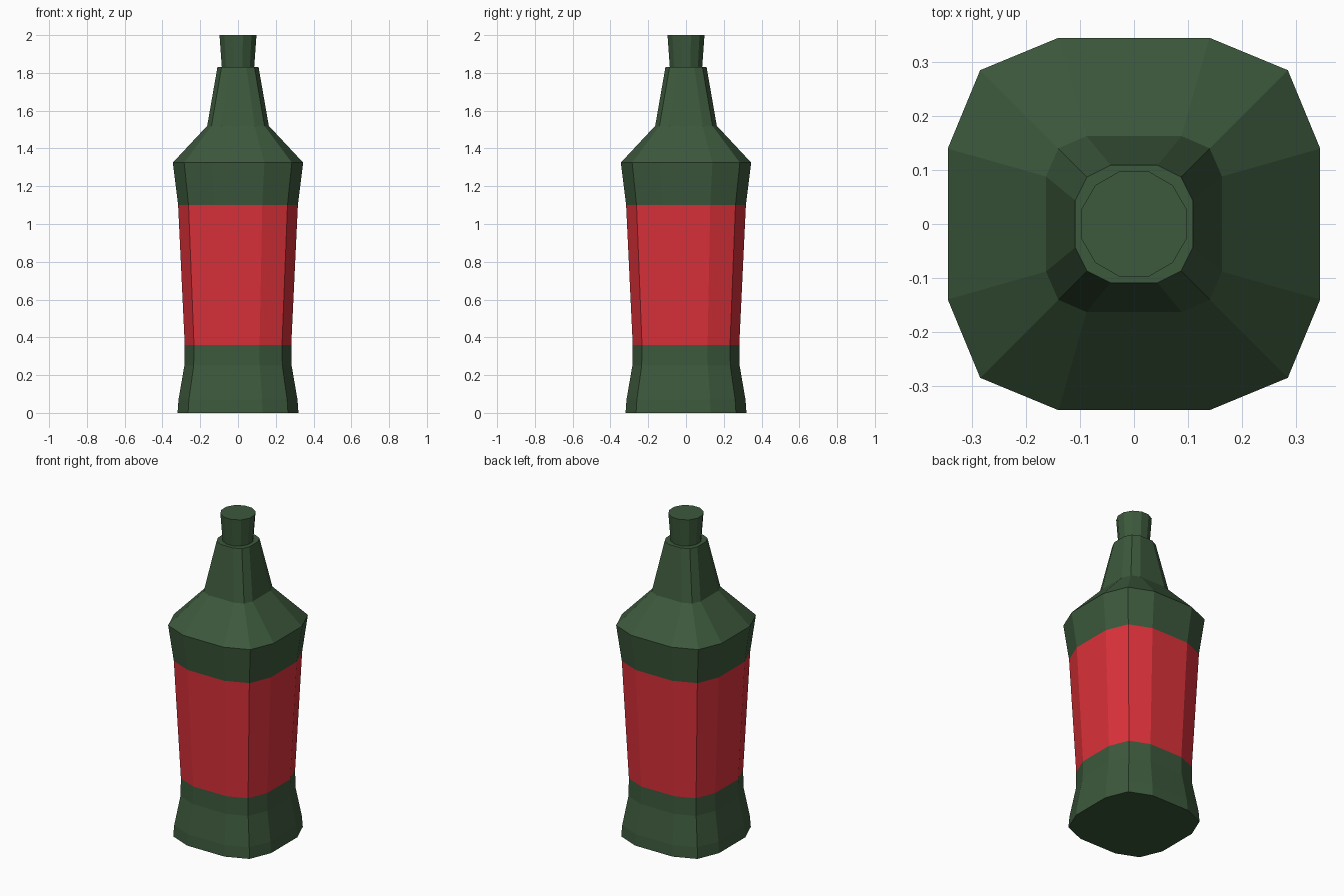
import bpy, bmesh

cube = bpy.data.objects.get("Cube")
if cube:
    bpy.data.objects.remove(cube, do_unlink=True)


def material(name, color):
    mat = bpy.data.materials.new(name)
    mat.use_nodes = True
    mat.diffuse_color = color
    mat.node_tree.nodes["Principled BSDF"].inputs["Base Color"].default_value = color
    return mat


green = material("bottle green", (0.045, 0.098, 0.045, 1))
red = material("label red", (0.71, 0.031, 0.042, 1))


def ring(bm, z, half, side, corner):
    """Twelve-sided rounded square: flat sides plus one point per corner."""
    points = []
    x, y = 1, 0
    for _ in range(4):
        for a, b in ((1, -side), (1, side), (corner, corner)):
            points.append(bm.verts.new((half * (a * x - b * y), half * (a * y + b * x), z)))
        x, y = -y, x
    return points


def loft(name, sections, mats, label=None):
    bm = bmesh.new()
    rings = [ring(bm, *s) for s in sections]
    bm.faces.new(rings[0][::-1])
    bm.faces.new(rings[-1])
    for low, high in zip(rings, rings[1:]):
        for i in range(12):
            j = (i + 1) % 12
            face = bm.faces.new((low[i], low[j], high[j], high[i]))
            z = face.calc_center_median().z
            if label and label[0] < z < label[1]:
                face.material_index = 1
    bmesh.ops.recalc_face_normals(bm, faces=bm.faces)
    mesh = bpy.data.meshes.new(name)
    bm.to_mesh(mesh)
    bm.free()
    for mat in mats:
        mesh.materials.append(mat)
    obj = bpy.data.objects.new(name, mesh)
    bpy.context.collection.objects.link(obj)
    return obj


# Body: flared foot, tapered label band, shoulder and neck
S, C = 0.405, 0.826
body = [
    (0, 0.32, S, C),
    (0.07, 0.315, S, C),
    (0.25, 0.284, S, C),
    (0.36, 0.282, S, C),
    (1.10, 0.317, S, C),
    (1.325, 0.345, S, C),
    (1.52, 0.163, 0.54, 0.86),
    (1.83, 0.109, 0.40, 0.80),
]
loft("bottle_body", body, [green, red], label=(0.36, 1.10))

# Stopper: regular twelve-sided cap, slightly wider at the top
loft("bottle_cap", [(1.82, 0.085, 0.268, 0.732), (2.0, 0.098, 0.268, 0.732)], [green])
